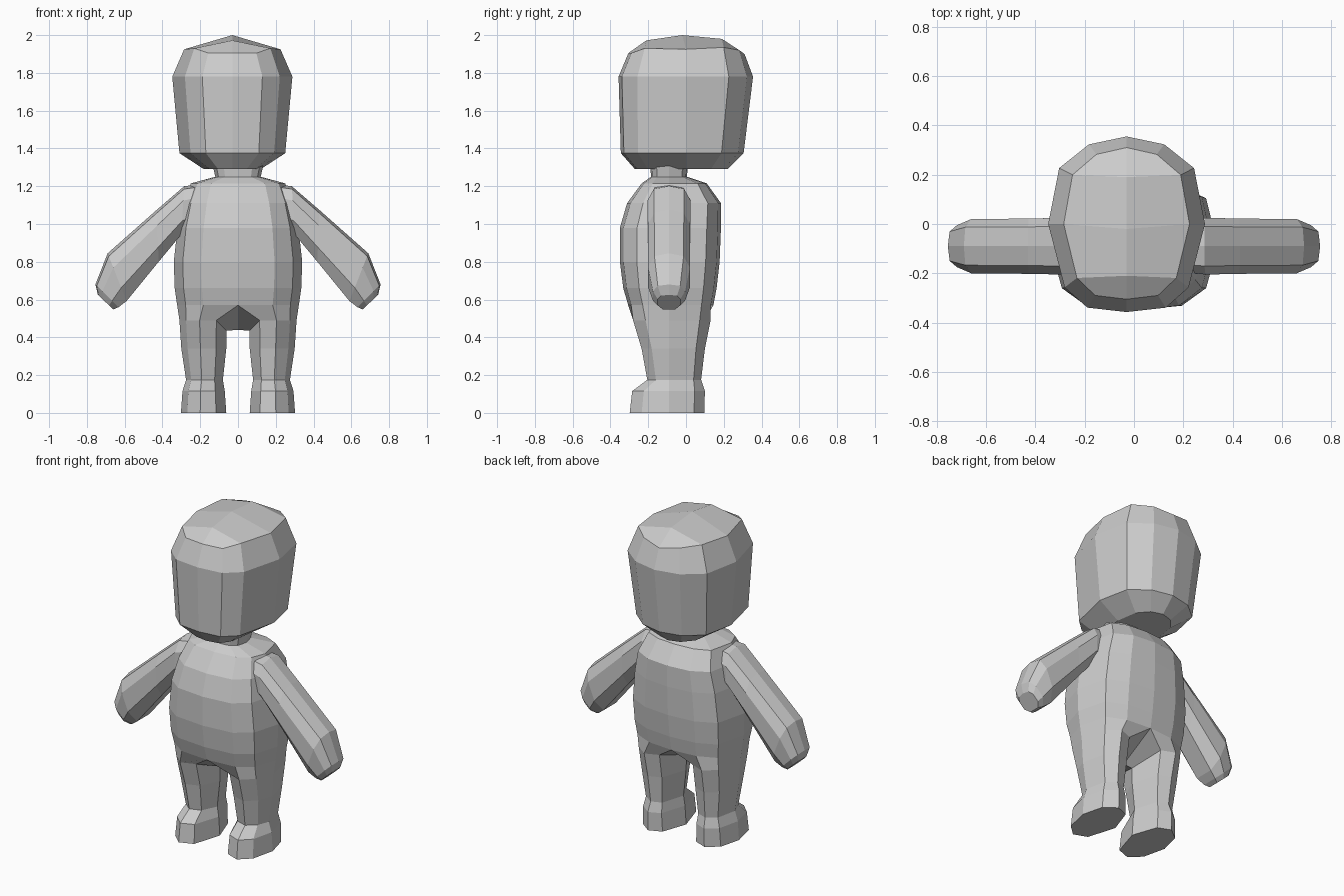
import bpy, bmesh
from mathutils import Matrix, Vector

cube = bpy.data.objects.get("Cube")
if cube:
    bpy.data.objects.remove(cube, do_unlink=True)

grey = bpy.data.materials.new("plain grey")
grey.use_nodes = True
colour = (0.6, 0.6, 0.6, 1)
grey.diffuse_color = colour
grey.node_tree.nodes["Principled BSDF"].inputs["Base Color"].default_value = colour


def add_ring(bm, points):
    return [bm.verts.new(p) for p in points]


def bridge(bm, a, b, closed=False):
    for i in range(len(a) if closed else len(a) - 1):
        j = (i + 1) % len(a)
        bm.faces.new((a[i], a[j], b[j], b[i]))


def loft(bm, rings, closed=False):
    for a, b in zip(rings, rings[1:]):
        bridge(bm, a, b, closed)


def finish(bm, name, x=0):
    """Mirror the left half, weld the middle and make a flat-shaded object."""
    bmesh.ops.mirror(bm, geom=bm.verts[:] + bm.edges[:] + bm.faces[:],
                     matrix=Matrix.Identity(4), merge_dist=0.001, axis='X')
    bmesh.ops.remove_doubles(bm, verts=bm.verts[:], dist=0.0005)
    bmesh.ops.recalc_face_normals(bm, faces=bm.faces[:])
    mesh = bpy.data.meshes.new(name)
    bm.to_mesh(mesh)
    bm.free()
    mesh.materials.append(grey)
    obj = bpy.data.objects.new(name, mesh)
    obj.location.x = x
    bpy.context.collection.objects.link(obj)


# Head: half rings from the chin up, closed by a centre ridge
def head_ring(z, w, front, back):
    mid, d = 0.0, back - front
    return [(0, front, z), (w * .5, front + d * .025, z), (w * .79, front + d * .14, z),
            (w, mid, z), (w * .86, back - d * .18, z), (w * .48, back - d * .045, z), (0, back, z)]


bm = bmesh.new()
rings = [add_ring(bm, head_ring(*r)) for r in (
    (1.29, .15, -.27, .22), (1.375, .28, -.345, .305),
    (1.78, .318, -.357, .355), (1.915, .255, -.305, .31))]
loft(bm, rings)
bm.faces.new(rings[0])
top = rings[-1]
for v, z in zip(top, (1.905, 1.905, 1.93, 1.925, 1.935, 1.92, 1.90)):
    v.co.z = z
ridge = add_ring(bm, [(0, -.21, 1.972), (0, -.02, 2.0), (0, .19, 1.98)])
bm.faces.new((top[0], top[1], top[2], ridge[0]))
bm.faces.new((ridge[0], top[2], top[3], ridge[1]))
bm.faces.new((ridge[1], top[3], top[4], ridge[2]))
bm.faces.new((ridge[2], top[4], top[5], top[6]))
finish(bm, "head", -.03)


# Body: torso half rings from neck to hips
def torso_ring(z, w, front, back):
    d = back - front
    return [(0, front, z), (w * .57, front + d * .035, z), (w * .86, front + d * .17, z),
            (w, -.09, z), (w * .86, back - d * .14, z), (w * .5, back - d * .03, z), (0, back, z)]


def leg_ring(z, inner, outer, front, back):
    c, w, d = (inner + outer) / 2, (outer - inner) / 2, back - front
    return [(c - w * .55, front + d * .08, z), (c + w * .15, front, z),
            (c + w * .72, front + d * .16, z), (outer, -.09, z),
            (c + w * .72, back - d * .14, z), (c + w * .1, back, z),
            (c - w * .55, back - d * .08, z), (inner, -.09, z)]


bm = bmesh.new()
rings = [add_ring(bm, torso_ring(*r)) for r in (
    (1.315, .135, -.19, .01), (1.25, .12, -.185, .005), (1.215, .25, -.235, .11),
    (1.11, .29, -.312, .185), (.98, .32, -.35, .185), (.8, .34, -.35, .178),
    (.66, .335, -.332, .162), (.57, .322, -.306, .145))]
loft(bm, rings)
bm.faces.new(rings[0])
# Legs and feet: each hip half ring closes through the crotch
crotch = bm.verts.new((0, -.09, .44))
legs = [rings[-1] + [crotch]]
legs += [add_ring(bm, leg_ring(*r)) for r in (
    (.49, .06, .31, -.28, .13), (.34, .062, .3, -.235, .1),
    (.175, .08, .275, -.205, .08), (.115, .07, .294, -.285, .1), (0, .062, .302, -.298, .097))]
legs[1][0].co.x = legs[1][6].co.x = .115
legs[1][7].co.z = .435
loft(bm, legs, closed=True)
bm.faces.new(legs[-1])
finish(bm, "body")


# Arms: octagonal rings strung between an upper and a lower outline
def arm_ring(upper, lower, half):
    a, b = Vector((upper[0], -.09, upper[1])), Vector((lower[0], -.09, lower[1]))
    profile = ((0, 0), (.06, .7), (.3, 1), (.72, 1), (1, .55))
    side = [a.lerp(b, t) + Vector((0, -half * y, 0)) for t, y in profile]
    back = [a.lerp(b, t) + Vector((0, half * y, 0)) for t, y in profile[:0:-1]]
    return side + back


bm = bmesh.new()
rings = [add_ring(bm, arm_ring(*r)) for r in (
    ((.16, 1.215), (.2, 1.0), .1), ((.285, 1.2), (.3, .945), .115),
    ((.43, 1.075), (.42, .8), .112), ((.69, .845), (.59, .592), .11),
    ((.755, .68), (.632, .56), .085), ((.742, .625), (.66, .548), .06))]
loft(bm, rings, closed=True)
bm.faces.new(rings[0])
bm.faces.new(rings[-1])
finish(bm, "arms")
